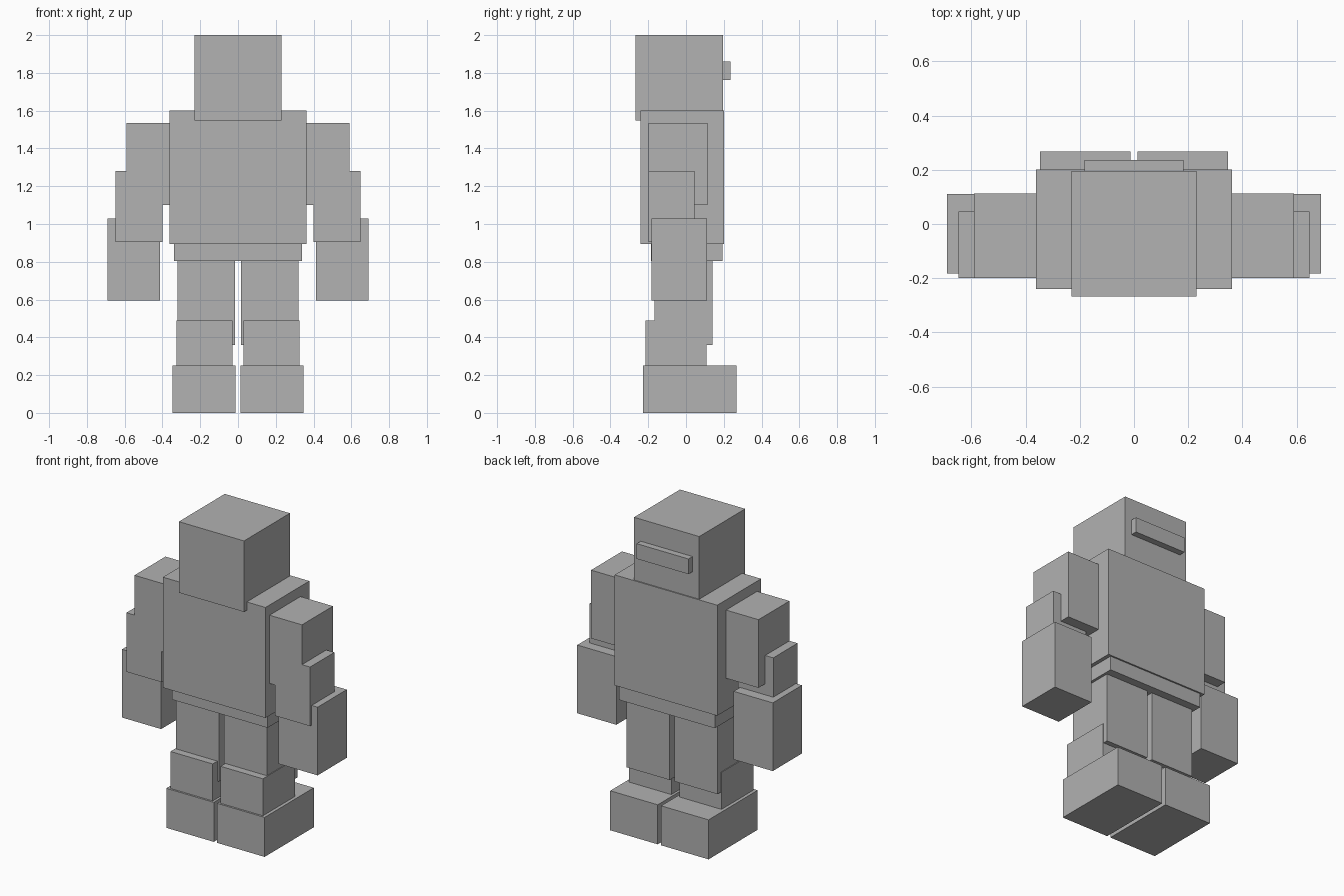
import bpy
import bmesh

if "Cube" in bpy.data.objects:
    bpy.data.objects.remove(bpy.data.objects["Cube"])

# Single flat colour
grey = bpy.data.materials.new("stone_grey")
grey.diffuse_color = (0.445, 0.445, 0.445, 1.0)
grey.use_nodes = True
grey.node_tree.nodes["Principled BSDF"].inputs["Base Color"].default_value = grey.diffuse_color


def box(name, x, y, z):
    """Axis-aligned box from (min, max) ranges."""
    bm = bmesh.new()
    bmesh.ops.create_cube(bm, size=1.0)
    for v in bm.verts:
        v.co = [lo + (c + 0.5) * (hi - lo) for c, (lo, hi) in zip(v.co, (x, y, z))]
    mesh = bpy.data.meshes.new(name)
    bm.to_mesh(mesh)
    bm.free()
    mesh.materials.append(grey)
    obj = bpy.data.objects.new(name, mesh)
    bpy.context.collection.objects.link(obj)
    return obj


def pair(name, x, y, z):
    """Matching boxes on both sides of the body."""
    box("right_" + name, x, y, z)
    box("left_" + name, (-x[1], -x[0]), y, z)


# Head with a bar on its back
box("head", (-0.23, 0.23), (-0.268, 0.195), (1.547, 2.0))
box("head_bar", (-0.183, 0.183), (0.195, 0.236), (1.763, 1.86))

# Body
box("torso", (-0.362, 0.362), (-0.24, 0.202), (0.895, 1.60))
box("pelvis", (-0.338, 0.338), (-0.185, 0.192), (0.805, 0.895))

# Arms
pair("upper_arm", (0.362, 0.591), (-0.199, 0.113), (1.10, 1.535))
pair("forearm", (0.399, 0.648), (-0.199, 0.046), (0.904, 1.281))
pair("hand", (0.414, 0.69), (-0.183, 0.111), (0.595, 1.03))

# Legs
pair("thigh", (0.017, 0.321), (-0.167, 0.14), (0.36, 0.805))
pair("shin", (0.028, 0.326), (-0.215, 0.108), (0.252, 0.488))
pair("foot", (0.012, 0.347), (-0.227, 0.268), (0.0, 0.252))
